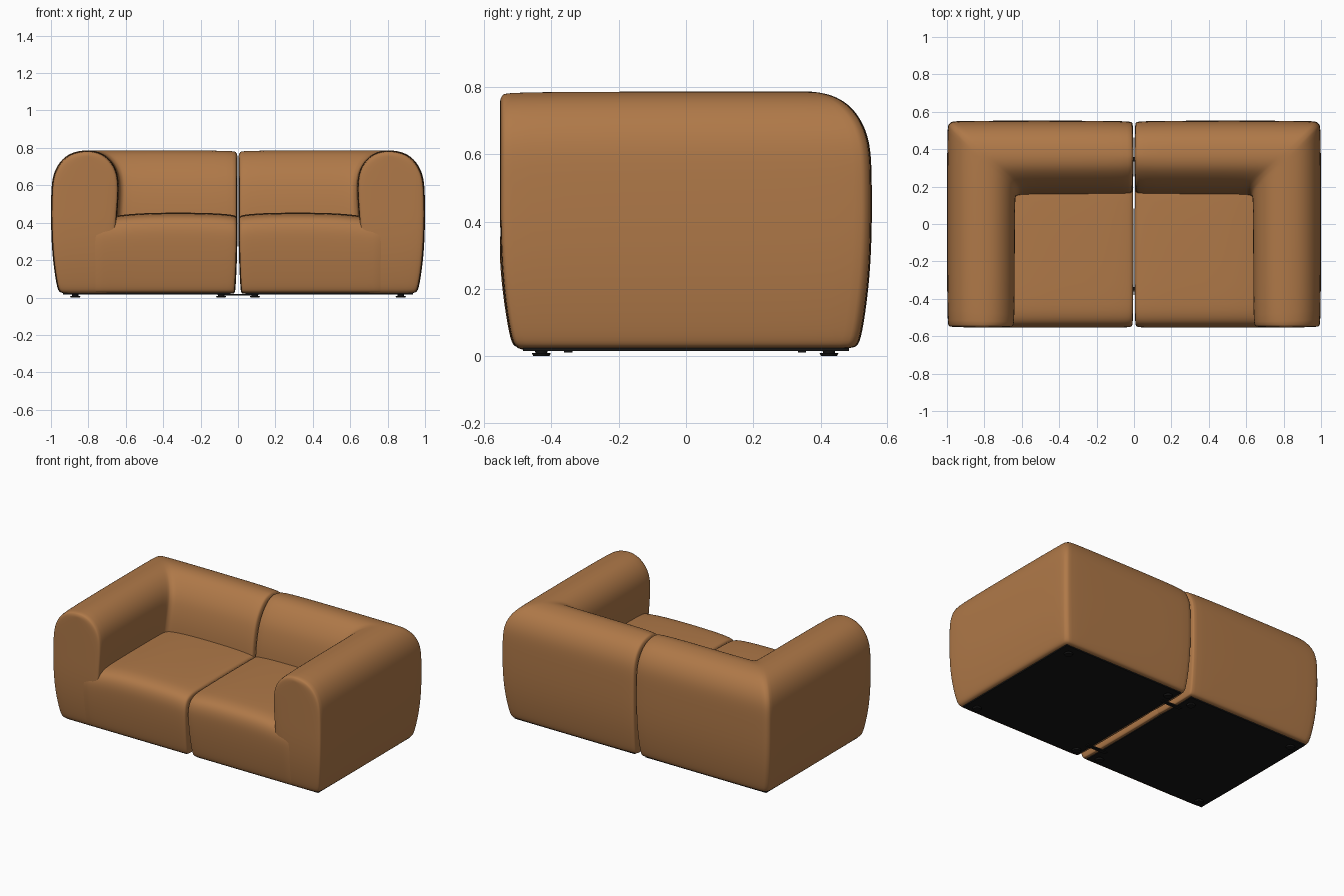
import bpy, bmesh
from math import sin, cos, radians
from mathutils import Matrix, Vector

if "Cube" in bpy.data.objects:
    bpy.data.objects.remove(bpy.data.objects["Cube"])


def material(name, colour, rough):
    m = bpy.data.materials.new(name)
    m.use_nodes = True
    m.diffuse_color = colour
    bsdf = m.node_tree.nodes["Principled BSDF"]
    bsdf.inputs["Base Color"].default_value = colour
    bsdf.inputs["Roughness"].default_value = rough
    return m


LEATHER = material("tan leather", (0.43, 0.19, 0.065, 1), 0.6)
BLACK = material("black underside", (0.008, 0.008, 0.008, 1), 0.7)

X, Y, BASE, TOP, GAP = 1.0, 0.553, 0.02, 0.785, 0.003


def finish(name, bm, mat, smooth=True, subdivide=0):
    """Turn a bmesh of the left unit into an object mirrored to the right."""
    bmesh.ops.recalc_face_normals(bm, faces=bm.faces)
    mesh = bpy.data.meshes.new(name)
    bm.to_mesh(mesh)
    bm.free()
    mesh.materials.append(mat)
    for p in mesh.polygons:
        p.use_smooth = smooth
    ob = bpy.data.objects.new(name, mesh)
    bpy.context.collection.objects.link(ob)
    mirror = ob.modifiers.new("Mirror", 'MIRROR')
    mirror.use_mirror_merge = False
    if subdivide:
        sub = ob.modifiers.new("Subdivision", 'SUBSURF')
        sub.levels = sub.render_levels = subdivide
    return ob


def loft(rings):
    """Skin closed rings; each cap is filled by strips across the ring."""
    bm = bmesh.new()
    loops = [[bm.verts.new(p) for p in ring] for ring in rings]
    n = len(loops[0])
    for a, b in zip(loops, loops[1:]):
        for i in range(n):
            j = (i + 1) % n
            bm.faces.new((a[i], a[j], b[j], b[i]))
    for cap in (loops[0], loops[-1]):
        for i in range(n // 2 - 1):
            bm.faces.new((cap[i], cap[i + 1], cap[n - 2 - i], cap[n - 1 - i]))
    return bm


# Rounded end: (distance from the end, inset of the section)
ROUND = [(0, 0.026), (0.007, 0.008), (0.026, 0)]

# Arm and back section: height, outer inset, arm inner inset, back inner inset
SECTION = [
    (0.02, 0.062, 0.33, 0.37), (0.03, 0.042, 0.335, 0.38),
    (0.06, 0.03, 0.34, 0.39), (0.2, 0.009, 0.345, 0.395),
    (0.35, 0, 0.347, 0.398), (0.5, 0, 0.36, 0.39),
    (0.6, 0.002, 0.364, 0.37), (0.66, 0.013, 0.358, 0.35),
    (0.71, 0.036, 0.338, 0.32), (0.75, 0.07, 0.305, 0.285),
    (0.776, 0.115, 0.265, 0.25), (TOP + 0.002, 0.17, 0.22, 0.21)]


def section_ring(place, inset=0):
    """place(arm inset, back inset, bow) gives the x, y of each point."""
    outer, inner = [], []
    for z, o, a, b in SECTION:
        h = z - inset * (z - BASE) / (TOP - BASE)
        bow = o if z < 0.5 else 0
        outer.append((*place(o + inset, o + inset, bow), h))
        inner.append((*place(a - inset, b - inset, bow), h))
    return outer + inner[::-1]


# Arm and back: one section swept around the outer corner
rings = [section_ring(lambda a, b, w: (X - a, -Y + d + w), i) for d, i in ROUND]
R = 0.045
for deg in (0, 30, 60, 90):
    c, s = cos(radians(deg)), sin(radians(deg))
    rings.append(section_ring(
        lambda a, b, w: (X - a - R * (1 - c), Y - b - R * (1 - s))))
rings += [section_ring(lambda a, b, w: (GAP + d + 0.3 * w, Y - b), i)
          for d, i in ROUND[::-1]]
finish("arm_and_back", loft(rings), LEATHER, subdivide=2)

# Seat: height and front inset, crowned across the width
SEAT = [(0.02, 0.062), (0.03, 0.042), (0.06, 0.03), (0.2, 0.009), (0.32, 0),
        (0.37, 0.003), (0.405, 0.014), (0.43, 0.035), (0.446, 0.075),
        (0.455, 0.15)]


def seat_ring(x, inset=0, drop=0):
    front, back = [], []
    for z, u in SEAT:
        h = z - (inset + drop) * (z - BASE) / 0.43
        bow = 0.3 * u if z < 0.3 and x < 0.1 else 0
        front.append((x + bow, -Y - 0.002 + u + inset, h))
        back.append((x + bow, 0.22, h))
    return front + back[::-1]


rings = [seat_ring(GAP + d, i * 0.8, 0.012) for d, i in ROUND]
rings += [seat_ring(x, 0, drop) for x, drop in
          ((0.12, 0.003), (0.3, 0), (0.5, 0.002), (0.62, 0.012),
           (0.7, 0.025), (0.9, 0.03))]
finish("seat", loft(rings), LEATHER, subdivide=2)


def add_box(bm, lo, hi):
    lo, hi = Vector(lo), Vector(hi)
    bmesh.ops.create_cube(bm, size=1, matrix=Matrix.Translation((lo + hi) / 2)
                          @ Matrix.Diagonal((*(hi - lo), 1)))


# Dark cover under each unit
bm = bmesh.new()
add_box(bm, (0.04, -0.485, 0.016), (0.935, 0.485, 0.024))
finish("underside_cover", bm, BLACK, smooth=False)

# Feet: a wide pad under a short collar
bm = bmesh.new()
for x in (0.09, 0.87):
    for y in (-0.43, 0.425):
        for r, lo, hi in ((0.028, 0, 0.009), (0.02, 0.009, 0.02)):
            bmesh.ops.create_cone(
                bm, cap_ends=True, segments=16, radius1=r * 0.85, radius2=r,
                depth=hi - lo, matrix=Matrix.Translation((x, y, (lo + hi) / 2)))
finish("feet", bm, BLACK, smooth=False)

# Brackets joining the two units
bm = bmesh.new()
for y in (-0.35, 0.345):
    add_box(bm, (0, y - 0.012, 0.011), (0.075, y + 0.012, 0.018))
finish("joining_brackets", bm, BLACK, smooth=False)
